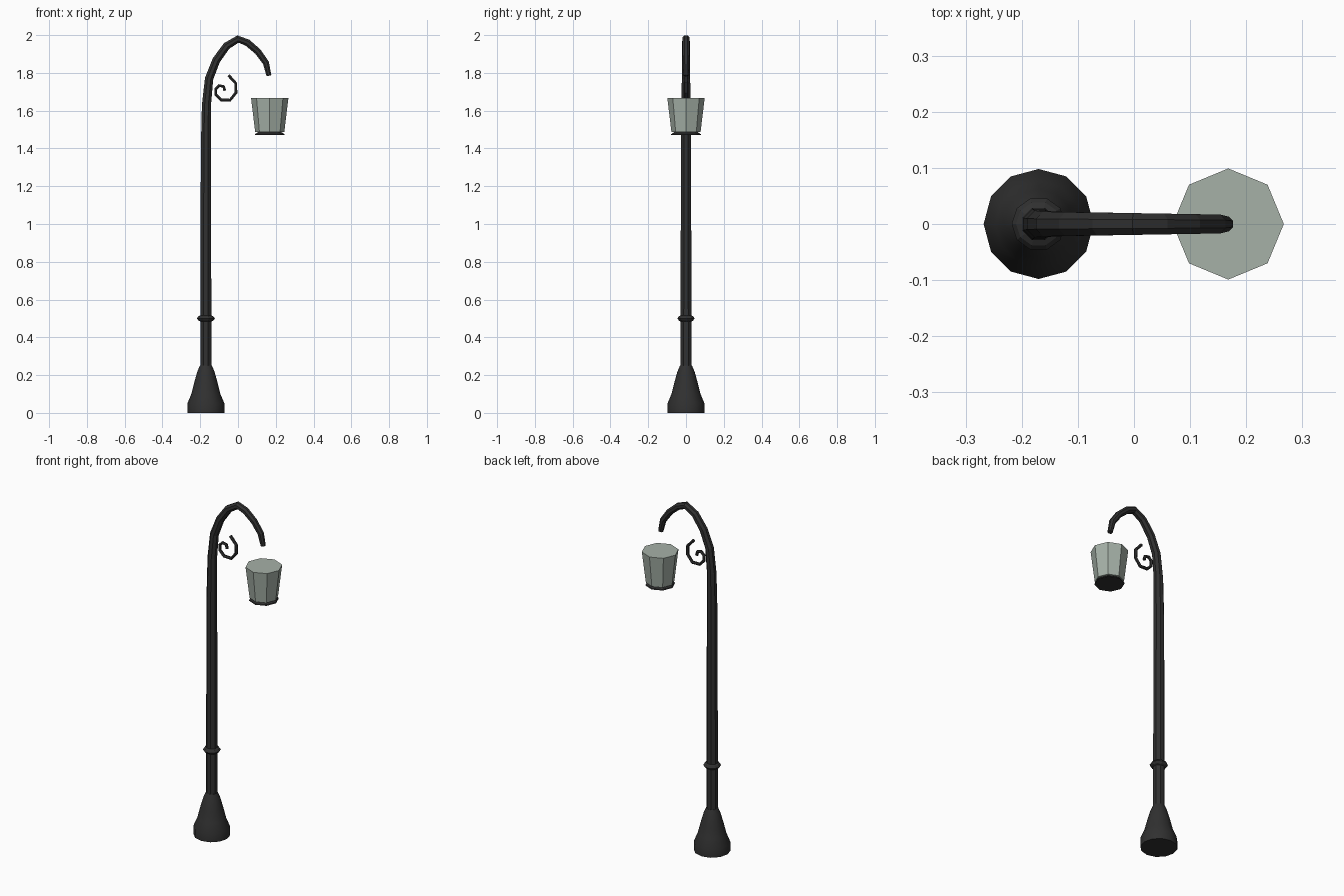
import bpy, bmesh, math
from mathutils import Vector

cube = bpy.data.objects.get("Cube")
if cube:
    bpy.data.objects.remove(cube, do_unlink=True)

POLE_X = -0.17
LAMP_X = 0.168


def make_material(name, color):
    mat = bpy.data.materials.new(name)
    mat.use_nodes = True
    mat.diffuse_color = color
    shader = next(n for n in mat.node_tree.nodes if n.type == 'BSDF_PRINCIPLED')
    shader.inputs["Base Color"].default_value = color
    shader.inputs["Roughness"].default_value = 0.7
    return mat


iron = make_material("black_iron", (0.03, 0.03, 0.03, 1))
glass = make_material("pale_green_glass", (0.38, 0.44, 0.39, 1))


def skin_rings(name, rings, mat, smooth_angle=None):
    """Bridge a list of equal point rings into a closed solid."""
    bm = bmesh.new()
    loops = [[bm.verts.new(p) for p in ring] for ring in rings]
    count = len(loops[0])
    for low, high in zip(loops, loops[1:]):
        for i in range(count):
            j = (i + 1) % count
            bm.faces.new((low[i], low[j], high[j], high[i]))
    bm.faces.new(list(reversed(loops[0])))
    bm.faces.new(loops[-1])
    bmesh.ops.recalc_face_normals(bm, faces=bm.faces)
    mesh = bpy.data.meshes.new(name)
    bm.to_mesh(mesh)
    bm.free()
    mesh.materials.append(mat)
    obj = bpy.data.objects.new(name, mesh)
    bpy.context.collection.objects.link(obj)
    if smooth_angle:
        bpy.ops.object.select_all(action='DESELECT')
        obj.select_set(True)
        bpy.context.view_layer.objects.active = obj
        bpy.ops.object.shade_smooth_by_angle(angle=math.radians(smooth_angle))
    return obj


def lathe(name, x, profile, sides, mat, smooth_angle=None):
    """Turn (radius, z) pairs around a vertical axis at x."""
    angles = [math.tau * i / sides for i in range(sides)]
    rings = [[(x + r * math.cos(a), r * math.sin(a), z) for a in angles]
             for r, z in profile]
    return skin_rings(name, rings, mat, smooth_angle)


def sweep(name, path, sides, mat, smooth_angle=None):
    """Sweep a tapering tube along (x, z, radius) points in the xz plane."""
    points = [Vector((x, 0, z)) for x, z, r in path]
    rings = []
    for i, p in enumerate(points):
        before = points[max(i - 1, 0)]
        after = points[min(i + 1, len(points) - 1)]
        tangent = (after - before).normalized()
        across = tangent.cross(Vector((0, 1, 0)))
        radius = path[i][2]
        ring = []
        for k in range(sides):
            a = math.tau * (k + 0.5) / sides
            ring.append(p + radius * (math.cos(a) * across + math.sin(a) * Vector((0, 1, 0))))
        rings.append(ring)
    return skin_rings(name, rings, mat, smooth_angle)


# Flared foot
lathe("foot", POLE_X,
      [(0.098, 0), (0.098, 0.05), (0.077, 0.1), (0.062, 0.16), (0.045, 0.22), (0.032, 0.25)],
      12, iron, 40)

# Pole that bends over into the hooked arm
sweep("pole_and_arm",
      [(POLE_X, 0.2, 0.032), (POLE_X, 1.4, 0.029), (-0.167, 1.63, 0.026),
       (-0.153, 1.77, 0.024), (-0.115, 1.867, 0.023), (-0.06, 1.943, 0.022),
       (0, 1.979, 0.021), (0.05, 1.96, 0.02), (0.105, 1.913, 0.019),
       (0.148, 1.853, 0.018), (0.164, 1.785, 0.014)],
      8, iron)

# Ring around the lower pole
lathe("collar", POLE_X,
      [(0.03, 0.484), (0.04, 0.489), (0.048, 0.5), (0.04, 0.511), (0.03, 0.516)],
      10, iron)

# Curled ornament under the arm
scroll = [(-0.05, 1.787), (-0.012, 1.745), (-0.011, 1.695), (-0.042, 1.656),
          (-0.09, 1.657), (-0.117, 1.685), (-0.118, 1.715), (-0.1, 1.733),
          (-0.076, 1.728), (-0.07, 1.706)]
sweep("scroll", [(x, z, 0.009) for x, z in scroll], 6, iron)

# Lantern glass and its bottom rim
lathe("lantern_glass", LAMP_X, [(0.077, 1.486), (0.099, 1.668)], 8, glass)
lathe("lantern_rim", LAMP_X, [(0.08, 1.47), (0.078, 1.476), (0.06, 1.488)], 8, iron)
